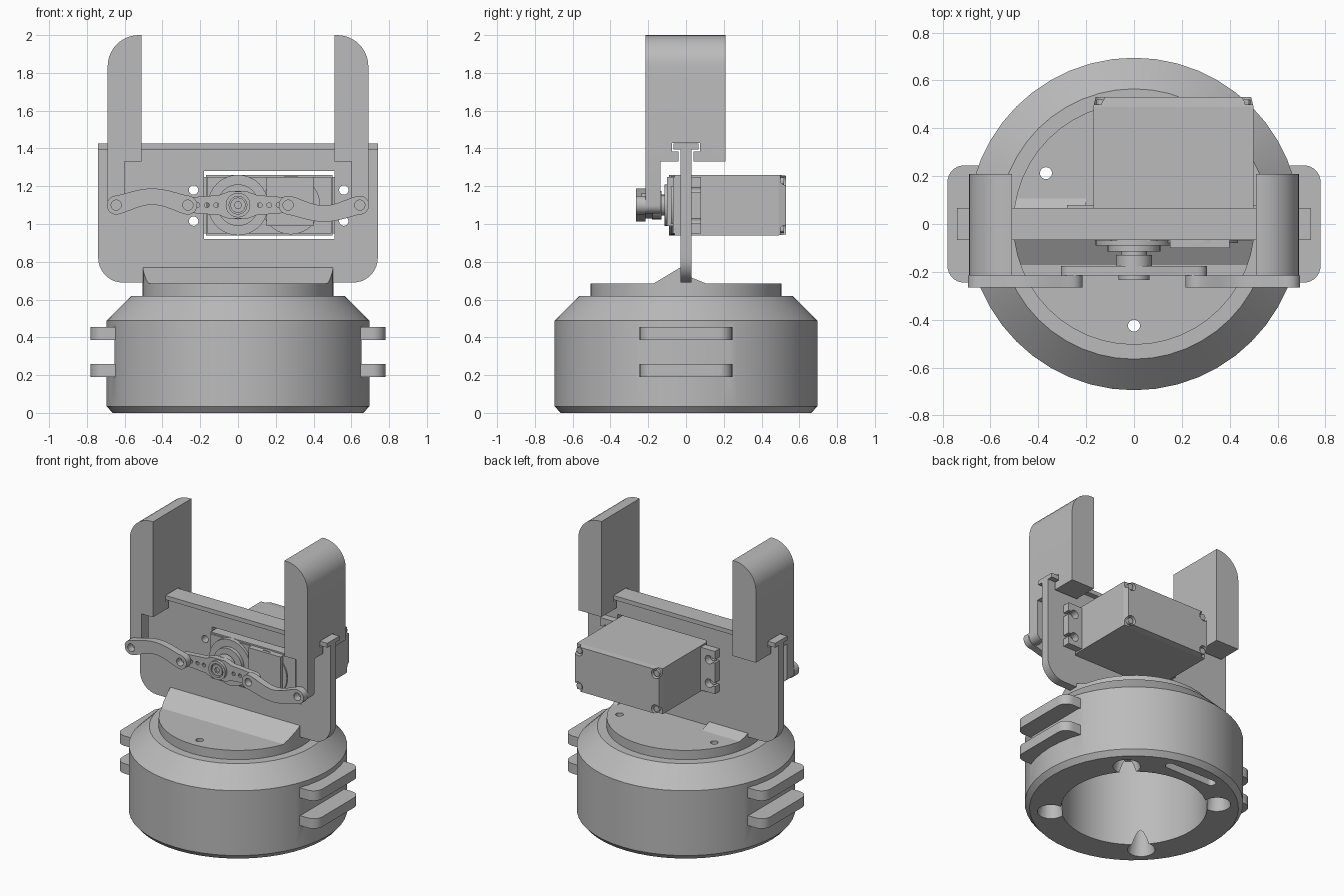
import bpy, bmesh, math
from math import sin, cos, pi

if "Cube" in bpy.data.objects:
    bpy.data.objects.remove(bpy.data.objects["Cube"])

GREY = (0.5, 0.5, 0.5, 1)
mat = bpy.data.materials.new("plain_grey")
mat.use_nodes = True
mat.diffuse_color = GREY
mat.node_tree.nodes["Principled BSDF"].inputs["Base Color"].default_value = GREY
parts = []


def place(axis, u, v, w):
    return {"x": (w, u, v), "y": (u, w, v), "z": (u, v, w)}[axis]


def finish(name, bm):
    bmesh.ops.recalc_face_normals(bm, faces=bm.faces)
    me = bpy.data.meshes.new(name)
    bm.to_mesh(me)
    bm.free()
    me.materials.append(mat)
    ob = bpy.data.objects.new(name, me)
    bpy.context.collection.objects.link(ob)
    parts.append(ob)
    return ob


def prism(name, pts, axis, a, b, centre=(0, 0), taper=1):
    """Extrude an outline along an axis, optionally scaling the far end about a centre."""
    bm = bmesh.new()
    cu, cv = centre
    lo = [bm.verts.new(place(axis, u, v, a)) for u, v in pts]
    hi = [bm.verts.new(place(axis, cu + (u - cu) * taper, cv + (v - cv) * taper, b)) for u, v in pts]
    bm.faces.new(lo)
    bm.faces.new(hi)
    n = len(pts)
    for i in range(n):
        j = (i + 1) % n
        bm.faces.new((lo[i], lo[j], hi[j], hi[i]))
    return finish(name, bm)


def rect(u0, u1, v0, v1, r=(0, 0, 0, 0), steps=8):
    """Rectangle outline; radii run from low-left counter-clockwise."""
    pts = []
    corners = [(u0, v0, 1, 1), (u1, v0, -1, 1), (u1, v1, -1, -1), (u0, v1, 1, -1)]
    for k, (u, v, su, sv) in enumerate(corners):
        if not r[k]:
            pts.append((u, v))
            continue
        for i in range(steps + 1):
            t = pi + k * pi / 2 + i * pi / 2 / steps
            pts.append((u + su * r[k] + r[k] * cos(t), v + sv * r[k] + r[k] * sin(t)))
    return pts


def box(name, x0, x1, y0, y1, z0, z1):
    return prism(name, rect(x0, x1, y0, y1), "z", z0, z1)


def cyl(name, u, v, r, axis, a, b, n=24, taper=1):
    pts = [(u + r * cos(2 * pi * i / n), v + r * sin(2 * pi * i / n)) for i in range(n)]
    return prism(name, pts, axis, a, b, (u, v), taper)


def lathe(name, profile, n=48):
    bm = bmesh.new()
    rings = [[bm.verts.new((r * cos(2 * pi * i / n), r * sin(2 * pi * i / n), z))
              for i in range(n)] for r, z in profile]
    for a, b in zip(rings, rings[1:] + rings[:1]):
        for i in range(n):
            j = (i + 1) % n
            bm.faces.new((a[i], a[j], b[j], b[i]))
    return finish(name, bm)


def cut(ob, cutters, op="DIFFERENCE"):
    for c in cutters:
        c.hide_render = True
        m = ob.modifiers.new("cut", "BOOLEAN")
        m.object, m.operation, m.solver = c, op, "EXACT"
    dg = bpy.context.evaluated_depsgraph_get()
    me = bpy.data.meshes.new_from_object(ob.evaluated_get(dg))
    ob.modifiers.clear()
    ob.data = me
    for c in cutters:
        parts.remove(c)
        bpy.data.objects.remove(c)
    return ob


def strap(path, widths, steps=8):
    """Outline of a bar along a path, with round ends."""
    sides = [[], []]
    angs = []
    for i, (u, v) in enumerate(path):
        p, q = path[max(i - 1, 0)], path[min(i + 1, len(path) - 1)]
        a = math.atan2(q[1] - p[1], q[0] - p[0])
        angs.append(a)
        for s, side in ((-1, sides[0]), (1, sides[1])):
            side.append((u - s * widths[i] * sin(a), v + s * widths[i] * cos(a)))

    def cap(k, start):
        return [(path[k][0] + widths[k] * cos(start + pi * i / steps),
                 path[k][1] + widths[k] * sin(start + pi * i / steps)) for i in range(1, steps)]
    return sides[0] + cap(-1, angs[-1] - pi / 2) + sides[1][::-1] + cap(0, angs[0] + pi / 2)


# Hollow round base with side recesses, underside notches and a slot
base = lathe("base_shell", [(0.465, 0), (0.665, 0), (0.695, 0.035), (0.695, 0.49),
                            (0.565, 0.62), (0.465, 0.62)])
cutters = [box("recess", s * 0.655, s * 0.8, -0.245, 0.245, 0.19, 0.455) for s in (-1, 1)]
for k in range(4):
    a = pi / 4 + k * pi / 2
    cutters.append(cyl("notch", 0.53 * cos(a), 0.53 * sin(a), 0.09, "z", -0.01, 0.2, taper=0.5))
cutters.append(prism("slot", rect(-0.2, 0.2, 0.53, 0.59, (0.029,) * 4), "z", -0.01, 0.1))
cut(base, cutters)

# Pairs of rounded tabs on each side
for s, side in ((1, "left"), (-1, "right")):
    rad = (0, 0.07, 0.07, 0) if s > 0 else (0.07, 0, 0, 0.07)
    x0, x1 = sorted((s * 0.64, s * 0.78))
    for z, level in ((0.19, "lower"), (0.385, "upper")):
        prism(f"{side}_{level}_tab", rect(x0, x1, -0.245, 0.245, rad), "z", z, z + 0.07)

# Turning disc with three screw holes
disc = cyl("turning_disc", 0, 0, 0.505, "z", 0.61, 0.685, 48)
cut(disc, [cyl("hole", 0.425 * cos(a), 0.425 * sin(a), 0.025, "z", 0.5, 0.8)
           for a in (pi / 6, 5 * pi / 6, 3 * pi / 2)])

# Sloping ribs that brace the plate, trimmed to the disc
front_rib = prism("front_rib", [(-0.18, 0.68), (-0.03, 0.77), (0.025, 0.77), (0.025, 0.68)], "x", -0.6, 0.6)
cut(front_rib, [cyl("trim", 0, 0, 0.505, "z", 0.5, 0.9, 48)], "INTERSECT")
for name, x0, x1 in (("right_back_rib", -0.6, -0.2), ("left_back_rib", 0.46, 0.6)):
    rib = prism(name, [(0.02, 0.68), (0.02, 0.72), (0.12, 0.68)], "x", x0, x1)
    cut(rib, [cyl("trim", 0, 0, 0.505, "z", 0.5, 0.9, 48)], "INTERSECT")

# Upright plate with motor window, and the rail on top
plate = prism("upright_plate", rect(-0.74, 0.74, 0.69, 1.4, (0.13, 0.13, 0, 0)), "y", -0.03, 0.03)
cut(plate, [box("window", -0.18, 0.51, -0.1, 0.1, 0.92, 1.28)]
    + [cyl("hole", x, z, 0.025, "y", -0.1, 0.1, 16) for x in (-0.235, 0.56) for z in (1.015, 1.18)])
box("top_rail", -0.74, 0.74, -0.067, 0.067, 1.395, 1.425)

# Motor body, tapered back cover and corner screws
AX = 1.1
box("motor_body", -0.17, 0.5, -0.06, 0.49, 0.94, 1.26)
cover = prism("motor_cover", rect(-0.17, 0.5, 0.94, 1.26), "y", 0.49, 0.53, (0.165, AX), 0.97)
corners = [(x, z) for x in (-0.135, 0.465) for z in (0.975, 1.225)]
cut(cover, [cyl("pocket", x, z, 0.033, "y", 0.5, 0.6, 16) for x, z in corners]
    + [box("pocket_side", x + min(sx, 0), x + max(sx, 0), 0.5, 0.6, z + min(sz, 0), z + max(sz, 0))
       for x, z in corners for sx in [math.copysign(0.05, x - 0.165)]
       for sz in [math.copysign(0.05, z - AX)]])
for i, (x, z) in enumerate(corners):
    cyl(f"cover_screw_{i + 1}", x, z, 0.022, "y", 0.48, 0.52, 12)

# Mounting ears with open screw slots
for name, x0, x1, h, edge in (("right_ear", -0.28, -0.16, -0.235, -0.3), ("left_ear", 0.49, 0.61, 0.56, 0.63)):
    ear = box(name, x0, x1, 0.03, 0.08, 0.95, 1.25)
    cs = []
    for z in (1.015, 1.18):
        cs.append(cyl("hole", h, z, 0.03, "y", 0, 0.1, 16))
        cs.append(box("gap", min(h, edge), max(h, edge), 0, 0.1, z - 0.013, z + 0.013))
    cut(ear, cs)

# Gear housing and output shaft
cyl("shaft_housing", 0, AX, 0.16, "y", -0.09, -0.05, 40)
cyl("gear_housing", 0.28, AX, 0.155, "y", -0.08, -0.05, 40)
box("housing_block", 0.15, 0.4, -0.1, -0.05, 0.99, 1.25)
box("front_cover", -0.165, 0.495, -0.07, -0.05, 0.95, 1.25)
cyl("shaft_collar", 0, AX, 0.11, "y", -0.115, -0.08, 32)
cyl("output_shaft", 0, AX, 0.055, "y", -0.14, -0.1, 20)
cyl("horn_hub", 0, AX, 0.075, "y", -0.18, -0.13, 32)

# Two-armed horn with a row of small holes
horn = prism("horn", strap([(-0.265, AX), (-0.1, AX), (-0.05, AX), (0.05, AX), (0.1, AX), (0.265, AX)],
                           [0.04, 0.053, 0.072, 0.072, 0.053, 0.04]), "y", -0.215, -0.175)
cut(horn, [cyl("hole", s * x, AX, 0.013, "y", -0.3, -0.1, 10) for s in (-1, 1) for x in (0.115, 0.165, 0.215)])
ring = cyl("horn_ring", 0, AX, 0.065, "y", -0.235, -0.21, 32)
cut(ring, [cyl("bore", 0, AX, 0.047, "y", -0.3, -0.217, 24)])
screw = cyl("horn_screw", 0, AX, 0.04, "y", -0.232, -0.2, 20)
cut(screw, [cyl("socket", 0, AX, 0.02, "y", -0.3, -0.215, 6)])

# Curved links and the sliding gripper fingers, one per side
T_SLOT = [(-0.04, 1.2), (0.04, 1.2), (0.04, 1.385), (0.075, 1.385), (0.075, 1.43),
          (-0.075, 1.43), (-0.075, 1.385), (-0.04, 1.385)]
N = 14
for s, side in ((1, "left"), (-1, "right")):
    path = [(s * 0.265 + s * 0.38 * i / N, AX - s * 0.045 * sin(pi * i / N) ** 1.3) for i in range(N + 1)]
    widths = [0.05 - 0.007 * sin(pi * i / N) for i in range(N + 1)]
    link = prism(side + "_link", strap(path, widths), "y", -0.265, -0.215)
    cut(link, [cyl("pivot", s * x, AX, 0.027, "y", -0.3, -0.2, 16) for x in (0.265, 0.645)])

    x0, x1 = sorted((s * 0.51, s * 0.69))
    rad = (0, 0, 0.165, 0) if s > 0 else (0, 0, 0, 0.165)
    finger = prism(side + "_finger", rect(x0, x1, 1.33, 2, rad, 10), "y", -0.215, 0.21)
    cut(finger, [prism("rail_slot", T_SLOT, "x", -1, 1)])
    prism(side + "_finger_arm", rect(s * 0.645 - 0.045, s * 0.645 + 0.045, 1.055, 1.34, (0.044, 0.044, 0, 0)),
          "y", -0.215, -0.135)

# Smooth round surfaces while keeping edges crisp
bpy.ops.object.select_all(action="DESELECT")
for ob in parts:
    ob.select_set(True)
bpy.context.view_layer.objects.active = parts[0]
bpy.ops.object.shade_smooth_by_angle(angle=math.radians(30))
